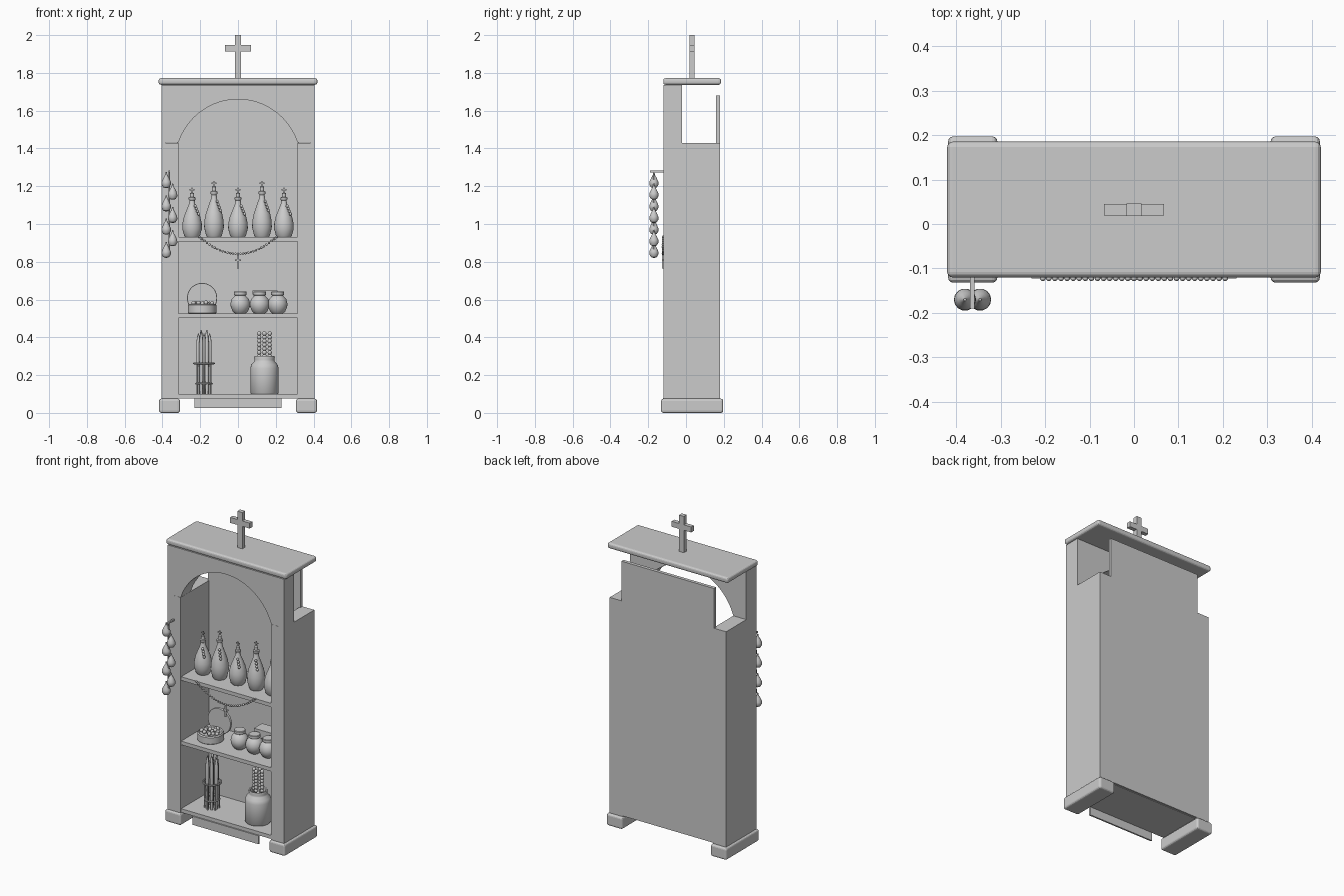
import bpy, bmesh, math, random
from mathutils import Vector

if "Cube" in bpy.data.objects:
    bpy.data.objects.remove(bpy.data.objects["Cube"])

random.seed(3)
grey = bpy.data.materials.new("plain grey")
grey.diffuse_color = (0.6, 0.6, 0.6, 1)
grey.use_nodes = True
grey.node_tree.nodes["Principled BSDF"].inputs["Base Color"].default_value = grey.diffuse_color


def finish(name, bm, smooth=True, bevel=0):
    bmesh.ops.recalc_face_normals(bm, faces=bm.faces)
    me = bpy.data.meshes.new(name)
    bm.to_mesh(me)
    bm.free()
    ob = bpy.data.objects.new(name, me)
    bpy.context.collection.objects.link(ob)
    me.materials.append(grey)
    if bevel:
        m = ob.modifiers.new("bevel", 'BEVEL')
        m.width, m.segments = bevel, 3
    if smooth:
        bpy.ops.object.select_all(action='DESELECT')
        ob.select_set(True)
        bpy.context.view_layer.objects.active = ob
        bpy.ops.object.shade_smooth_by_angle(angle=math.radians(40))
    return ob


def add_box(bm, x0, x1, y0, y1, z0, z1):
    vs = bmesh.ops.create_cube(bm, size=1)["verts"]
    for v in vs:
        v.co = Vector(((x0 + x1) / 2 + v.co.x * (x1 - x0),
                       (y0 + y1) / 2 + v.co.y * (y1 - y0),
                       (z0 + z1) / 2 + v.co.z * (z1 - z0)))


def box(name, *dims, bevel=0):
    bm = bmesh.new()
    add_box(bm, *dims)
    return finish(name, bm, False, bevel)


def add_lathe(bm, profile, x, y, z, n=24):
    """Spin (radius, height) points around a vertical axis."""
    rings = [[bm.verts.new((x + r * math.cos(math.tau * i / n),
                            y + r * math.sin(math.tau * i / n), z + h))
              for i in range(n)] for r, h in profile]
    for a, b in zip(rings, rings[1:]):
        for i in range(n):
            bm.faces.new((a[i], a[(i + 1) % n], b[(i + 1) % n], b[i]))
    bm.faces.new(rings[0][::-1])
    bm.faces.new(rings[-1])


def add_ball(bm, x, y, z, r):
    vs = bmesh.ops.create_uvsphere(bm, u_segments=10, v_segments=6, radius=r)["verts"]
    bmesh.ops.translate(bm, verts=vs, vec=(x, y, z))


def add_cross(bm, x, y, z0, z1, half, t, arm):
    """Upright and crossbar, arm = height of the bar centre."""
    add_box(bm, x - t, x + t, y - t, y + t, z0, z1)
    add_box(bm, x - half, x + half, y - t, y + t, arm - t, arm + t)


# Cabinet carcass
for side, s in (("left", -1), ("right", 1)):
    a, b = sorted((s * 0.315, s * 0.405))
    box(side + "_wall", a, b, -0.12, 0.18, 0.04, 1.43)
    a, b = sorted((s * 0.307, s * 0.418))
    box(side + "_foot", a, b, -0.132, 0.197, 0, 0.075, bevel=0.012)
box("back_panel", -0.322, 0.322, 0.16, 0.181, 0.08, 1.68)
for name, z in (("bottom_shelf", 0.1), ("middle_shelf", 0.525), ("upper_shelf", 0.93)):
    box(name, -0.318, 0.318, -0.115, 0.17, z - 0.023, z)
box("front_plaque", -0.23, 0.23, -0.123, -0.113, 0.025, 0.078)
box("roof_slab", -0.42, 0.42, -0.12, 0.185, 1.737, 1.772, bevel=0.012)

# Arched front header
bm = bmesh.new()
R, cz, N = 0.331, 1.329, 32
half = math.asin(0.315 / R)
cols = [(-0.405, 1.43)]
cols += [(R * math.sin(half * t), cz + R * math.cos(half * t))
         for t in (-1 + 2 * i / N for i in range(N + 1))]
cols.append((0.405, 1.43))
outline = cols + [(0.405, 1.737), (-0.405, 1.737)]
face = bm.faces.new([bm.verts.new((x, -0.12, z)) for x, z in outline])
ext = bmesh.ops.extrude_face_region(bm, geom=[face])["geom"]
bmesh.ops.translate(bm, vec=(0, 0.1, 0),
                    verts=[g for g in ext if isinstance(g, bmesh.types.BMVert)])
finish("arched_header", bm)

# Roof cross
bm = bmesh.new()
add_box(bm, -0.017, 0.017, 0.018, 0.046, 1.77, 2.0)
add_box(bm, -0.068, 0.068, 0.019, 0.045, 1.913, 1.947)
finish("roof_cross", bm, False)

# Bottles with cross stoppers
bottle = [(0.036, 0), (0.042, 0.008), (0.052, 0.045), (0.051, 0.075), (0.043, 0.11),
          (0.027, 0.15), (0.017, 0.175), (0.014, 0.195), (0.018, 0.2), (0.018, 0.21),
          (0.011, 0.213), (0.011, 0.232), (0.005, 0.236)]
for i, x in enumerate((-0.243, -0.127, 0, 0.127, 0.243)):
    k = 1.15 if i % 2 else 1.0
    bm = bmesh.new()
    add_lathe(bm, [(r, h * k) for r, h in bottle], x, 0, 0.93)
    top = 0.93 + 0.232 * k
    add_cross(bm, x, 0, top, top + 0.03, 0.013, 0.003, top + 0.019)
    # tassel hung on the shoulder
    for j in range(4):
        add_ball(bm, x + 0.017 + 0.006 * j, -0.027 - 0.004 * j, 0.93 + (0.165 - 0.014 * j) * k, 0.008)
    finish("bottle", bm)

# Bead garland with pendant
bm = bmesh.new()
for i in range(31):
    t = -1 + i / 15
    add_ball(bm, 0.205 * t, -0.122, 0.842 + 0.09 * t * t, 0.0065)
add_cross(bm, 0, -0.122, 0.765, 0.835, 0.017, 0.004, 0.808)
finish("bead_garland", bm)

# Round trinket box with its lid standing behind
bm = bmesh.new()
add_lathe(bm, [(0.07, 0), (0.076, 0.005), (0.076, 0.045), (0.07, 0.052), (0.064, 0.046)],
          -0.19, 0, 0.525, 32)
finish("trinket_box", bm)
bm = bmesh.new()
for i in range(14):
    a, r = i * 2.4, 0.055 * math.sqrt((i + 0.5) / 14)
    add_ball(bm, -0.19 + r * math.cos(a), r * math.sin(a), 0.575 + random.uniform(0, 0.008), 0.012)
finish("trinkets", bm)
bm = bmesh.new()
add_lathe(bm, [(0.078, 0), (0.08, 0.003), (0.08, 0.011), (0.078, 0.014)], 0, 0, 0, 40)
for v in bm.verts:
    x, y, z = v.co
    v.co = (x - 0.19, 0.085 + z, y + 0.608)
finish("box_lid", bm)

# Round jars
pot = [(0.026, 0), (0.04, 0.012), (0.05, 0.035), (0.052, 0.053), (0.046, 0.077),
       (0.032, 0.092), (0.027, 0.096), (0.034, 0.1), (0.034, 0.115), (0.031, 0.118)]
for x in (0.012, 0.115, 0.21):
    bm = bmesh.new()
    add_lathe(bm, pot, x, 0, 0.525)
    finish("small_jar", bm)
# Casket behind the jars
bm = bmesh.new()
add_box(bm, 0.082, 0.202, 0.055, 0.125, 0.525, 0.63)
add_box(bm, 0.076, 0.208, 0.05, 0.13, 0.628, 0.648)
finish("casket", bm, False)

# Bundle of tapers in a ring stand
bm = bmesh.new()
for i in range(7):
    a = math.tau * i / 6
    r = 0.03 if i < 6 else 0
    add_lathe(bm, [(0.008, 0), (0.011, 0.2), (0.011, 0.27), (0.006, 0.305 + 0.01 * (i % 3)),
                   (0.002, 0.32 + 0.01 * (i % 3))],
              -0.18 + r * math.cos(a), r * math.sin(a), 0.1, 10)
finish("tapers", bm)
bm = bmesh.new()
for z in (0.155, 0.262):
    n, ring = 28, []
    wide = 0.053 if z > 0.2 else 0.042
    for i in range(n):
        a = math.tau * i / n
        ring.append([bm.verts.new((-0.18 + (wide + 0.005 * math.cos(b)) * math.cos(a),
                                   (wide + 0.005 * math.cos(b)) * math.sin(a),
                                   z + 0.005 * math.sin(b)))
                     for b in (math.tau * j / 8 for j in range(8))])
    for i in range(n):
        for j in range(8):
            p, q = ring[i], ring[(i + 1) % n]
            bm.faces.new((p[j], q[j], q[(j + 1) % 8], p[(j + 1) % 8]))
for i in range(6):
    a = math.tau * (i + 0.5) / 6
    add_lathe(bm, [(0.004, 0), (0.004, 0.162)], -0.18 + 0.042 * math.cos(a), 0.042 * math.sin(a), 0.1, 8)
finish("taper_stand", bm)

# Large jar with beaded stalks
bm = bmesh.new()
add_lathe(bm, [(0.07, 0), (0.075, 0.006), (0.075, 0.135), (0.07, 0.155), (0.055, 0.172),
               (0.052, 0.18), (0.055, 0.192), (0.052, 0.2), (0.044, 0.198), (0.042, 0.17)],
          0.14, 0, 0.1, 32)
finish("large_jar", bm)
bm = bmesh.new()
for x, y in ((-0.028, 0), (0, -0.02), (0.028, 0), (0, 0.02)):
    add_lathe(bm, [(0.005, 0), (0.005, 0.15)], 0.14 + x, y, 0.27, 8)
    for j in range(7):
        add_ball(bm, 0.14 + x, y, 0.3 + 0.02 * j, 0.012)
finish("beaded_stalks", bm)

# Hanging string of bulbs on a peg
bulb = [(0.004, -0.04), (0.016, -0.036), (0.025, -0.021), (0.024, -0.006),
        (0.015, 0.014), (0.006, 0.03), (0.003, 0.045)]
bm = bmesh.new()
for i in range(7):
    add_lathe(bm, bulb, -0.38 if i % 2 == 0 else -0.346, -0.17, 1.23 - 0.0615 * i, 14)
finish("hanging_bulbs", bm)
bm = bmesh.new()
add_box(bm, -0.369, -0.359, -0.19, -0.115, 1.272, 1.282)
add_lathe(bm, [(0.004, 0), (0.004, 0.42)], -0.364, -0.17, 0.86, 8)
finish("peg_and_string", bm)
